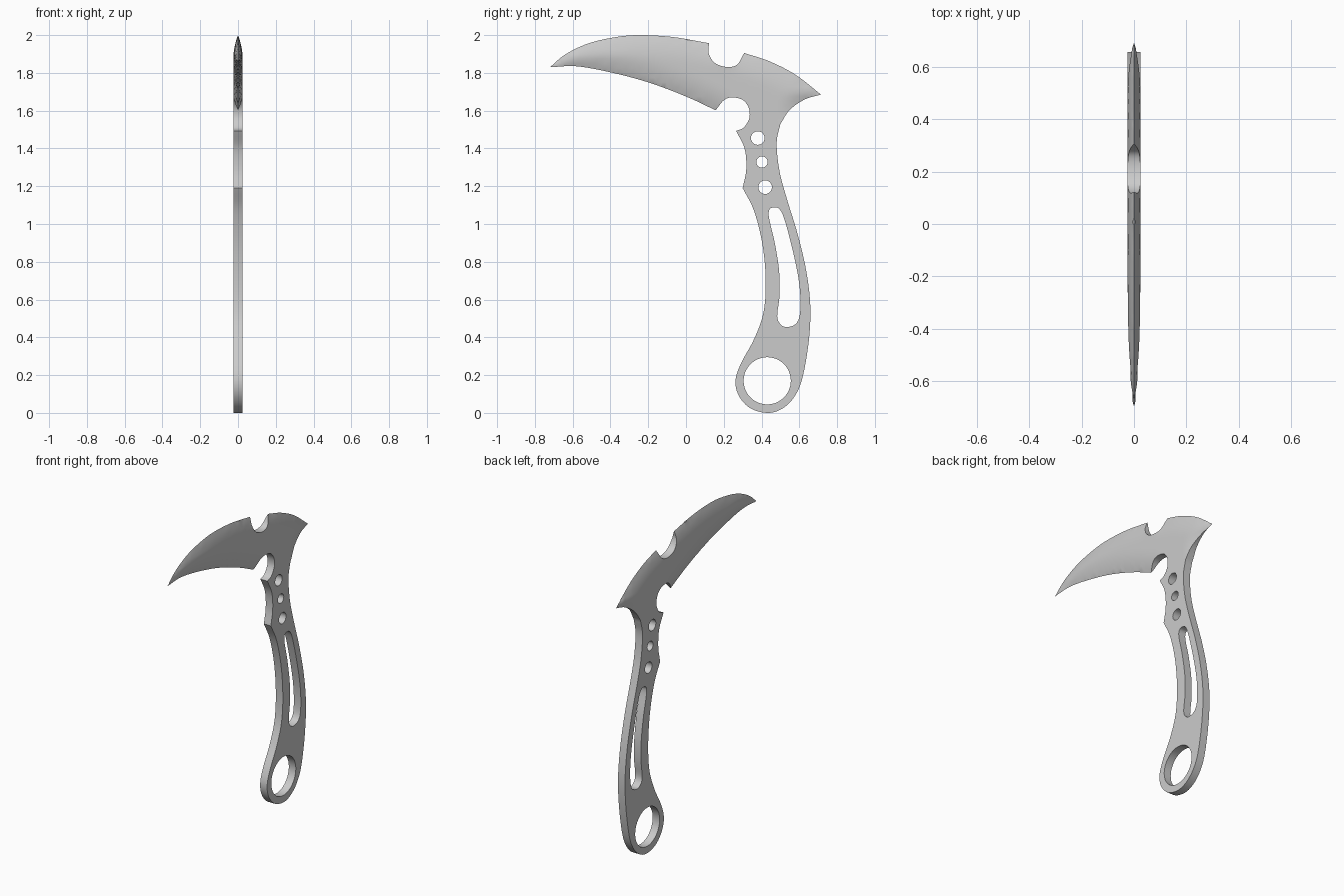
import bpy, bmesh, math
from mathutils import Vector
from mathutils.geometry import delaunay_2d_cdt

if "Cube" in bpy.data.objects:
    bpy.data.objects.remove(bpy.data.objects["Cube"])

HALF = 0.025      # half thickness of the plate
GRIND = 0.13      # width of the sharpened bevel
GRID = 0.025      # interior sampling


def spline(pts, closed=False, n=6):
    """Catmull-Rom curve through (y, z) points; drops the last point."""
    p = [Vector(q) for q in pts]
    if closed:
        p = [p[-1]] + p + p[:2]
    else:
        p = [2 * p[0] - p[1]] + p + [2 * p[-1] - p[-2]]
    out = []
    for a, b, c, d in zip(p, p[1:], p[2:], p[3:]):
        for i in range(n):
            t = i / n
            out.append(0.5 * (2 * b + (c - a) * t + (2 * a - 5 * b + 4 * c - d) * t * t
                              + (3 * b - a - 3 * c + d) * t ** 3))
    return out


def circle(y, z, r, n):
    return [Vector((y + r * math.cos(2 * math.pi * i / n),
                    z + r * math.sin(2 * math.pi * i / n))) for i in range(n)]


# Blade and back spike outline, running clockwise from the blade tip
blade_spine = spline([(-.72, 1.83), (-.64, 1.897), (-.52, 1.955), (-.38, 1.988), (-.25, 2.0),
                      (-.07, 1.99), (.122, 1.957)])
top_notch = spline([(.122, 1.957), (.12, 1.905), (.15, 1.855), (.21, 1.832), (.27, 1.843),
                    (.308, 1.905)])
spike_top = spline([(.308, 1.905), (.44, 1.862), (.58, 1.79), (.715, 1.685)])
spike_under = spline([(.715, 1.685), (.63, 1.66), (.55, 1.605), (.50, 1.53)])
# Handle outline with the ring end
handle = spline([(.50, 1.53), (.48, 1.43), (.495, 1.28), (.535, 1.13), (.59, .95), (.635, .76),
                 (.658, .57), (.65, .38), (.615, .18), (.57, .08), (.505, .02), (.43, 0),
                 (.34, .025), (.28, .09), (.262, .17), (.29, .26), (.36, .39), (.41, .53),
                 (.422, .70), (.405, .89), (.36, 1.07), (.30, 1.19)])
finger_guard = spline([(.30, 1.19), (.319, 1.29), (.31, 1.40), (.265, 1.493)])
choil = spline([(.265, 1.493), (.305, 1.51), (.335, 1.56), (.332, 1.615), (.30, 1.657),
                (.245, 1.67), (.20, 1.655), (.157, 1.602)])
blade_edge = spline([(.157, 1.602), (.0, 1.675), (-.2, 1.75), (-.4, 1.803), (-.58, 1.835),
                     (-.72, 1.83)])
outline = (blade_spine + top_notch + spike_top + spike_under + handle
           + finger_guard + choil + blade_edge)

# Cut-outs: ring hole, three grip holes and the long slot
slot = spline([(.437, 1.055), (.47, .90), (.493, .75), (.495, .62), (.483, .51), (.505, .465),
               (.54, .455), (.585, .475), (.605, .54), (.60, .68), (.565, .86), (.512, 1.05),
               (.47, 1.088)], closed=True)
loops = [outline, slot, circle(.43, .17, .125, 48), circle(.38, 1.455, .036, 24),
         circle(.402, 1.328, .03, 24), circle(.419, 1.195, .036, 24)]
segments = [(l[i - 1], l[i]) for l in loops for i in range(len(l))]


def inside(p):
    hit = False
    for a, b in segments:
        if (a.y > p.y) != (b.y > p.y) and p.x < a.x + (b.x - a.x) * (p.y - a.y) / (b.y - a.y):
            hit = not hit
    return hit


# Sharp edges; the bevel fades out under the spike
sharp = [(p, 0.0) for p in blade_spine + blade_edge + spike_top
         + [Vector((.122, 1.957)), Vector((.308, 1.905)), Vector((-.72, 1.83))]]
sharp += [(p, GRIND * (i / len(spike_under)) ** 2) for i, p in enumerate(spike_under)]


def thickness(p):
    d = min((p - q).length + off for q, off in sharp)
    return HALF * (1 - (1 - min(d / GRIND, 1)) ** 2)


# Triangulate the profile with interior points
border = [p for l in loops for p in l]
verts, edges = list(border), []
start = 0
for l in loops:
    n = len(l)
    edges += [(start + i, start + (i + 1) % n) for i in range(n)]
    start += n
for i in range(60):
    for j in range(81):
        p = Vector((-.73 + i * GRID + (j % 2) * GRID / 2, j * GRID))
        if inside(p) and min((p - q).length_squared for q in border) > 0.00017:
            verts.append(p)
pts, _, tris, *_ = delaunay_2d_cdt(verts, edges, [], 0, 1e-5)
tris = [t for t in tris if inside(sum((pts[k] for k in t), Vector((0, 0))) / len(t))]

# Build both sides and the rim walls
bm = bmesh.new()
depth = [thickness(p) for p in pts]
sides = [[bm.verts.new((s * h, p.x, p.y)) for p, h in zip(pts, depth)] for s in (1, -1)]
count = {}
for t in tris:
    bm.faces.new([sides[0][k] for k in t])
    bm.faces.new([sides[1][k] for k in reversed(t)])
    for a, b in zip(t, list(t[1:]) + [t[0]]):
        count.setdefault(frozenset((a, b)), []).append((a, b))
for use in count.values():
    if len(use) == 1:
        a, b = use[0]
        bm.faces.new((sides[0][b], sides[0][a], sides[1][a], sides[1][b]))
bmesh.ops.delete(bm, geom=[v for v in bm.verts if not v.link_faces], context='VERTS')
bmesh.ops.remove_doubles(bm, verts=bm.verts[:], dist=0.0004)
bmesh.ops.recalc_face_normals(bm, faces=bm.faces[:])

mesh = bpy.data.meshes.new("hooked_blade_with_handle")
bm.to_mesh(mesh)
bm.free()
obj = bpy.data.objects.new("hooked_blade_with_handle", mesh)
bpy.context.collection.objects.link(obj)
bpy.context.view_layer.objects.active = obj
obj.select_set(True)
bpy.ops.object.shade_smooth_by_angle(angle=math.radians(35))
